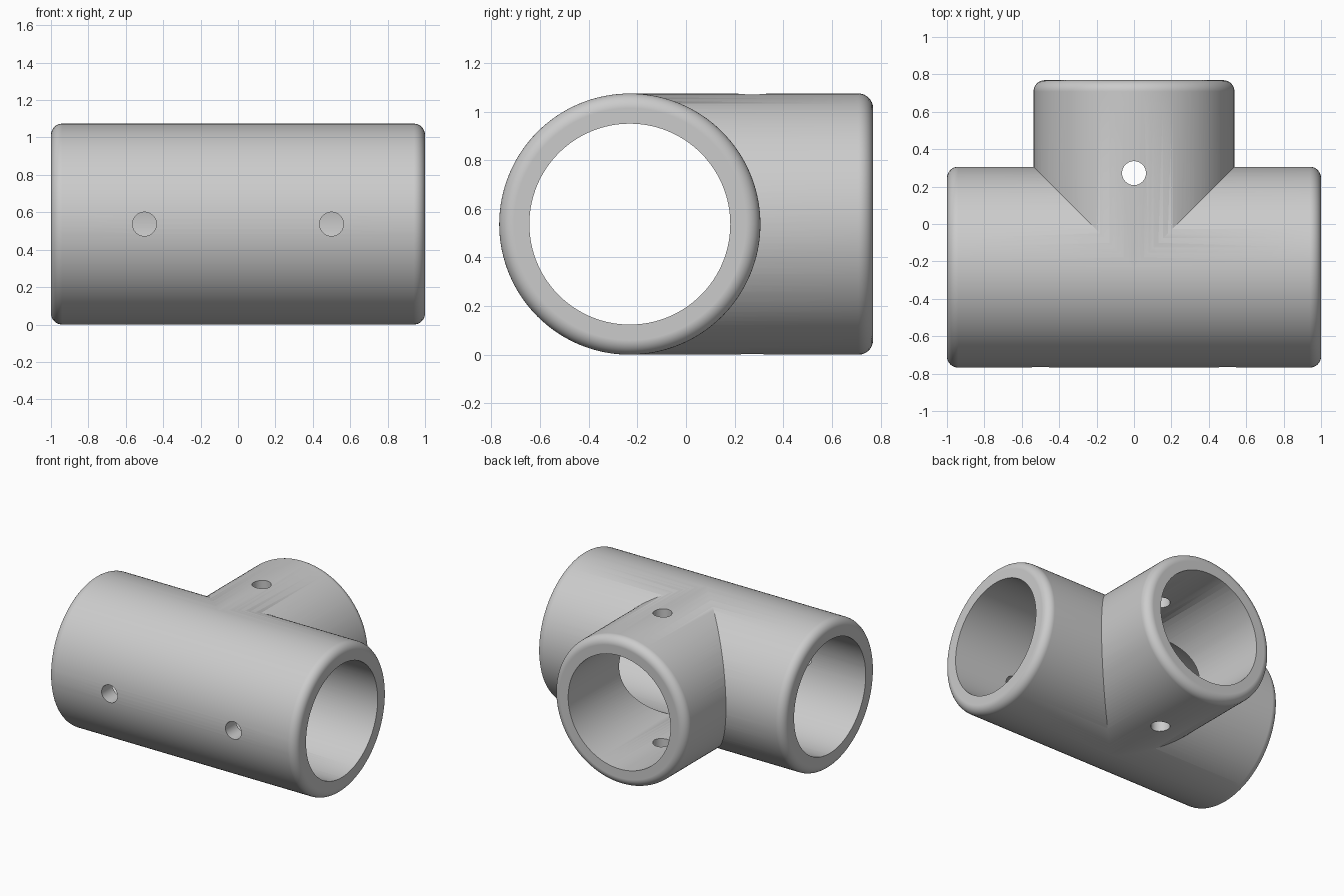
import bpy, bmesh, math
from mathutils import Matrix, Vector

if "Cube" in bpy.data.objects:
    bpy.data.objects.remove(bpy.data.objects["Cube"], do_unlink=True)

R, BORE, HOLE, FILLET = 0.537, 0.413, 0.064, 0.06
CENTRE = Vector((0, -0.231, R))
BRANCH = 1.0          # branch length from the run's axis
ALONG_X = Matrix.Rotation(math.pi / 2, 4, 'Y')
ALONG_Y = Matrix.Rotation(-math.pi / 2, 4, 'X')
ALONG_Z = Matrix.Identity(4)

grey = bpy.data.materials.new("plain grey")
grey.use_nodes = True
grey.diffuse_color = (0.6, 0.6, 0.6, 1)
grey.node_tree.nodes["Principled BSDF"].inputs["Base Color"].default_value = grey.diffuse_color


def turned(name, profile, axis, origin, sides=128):
    """Solid of revolution from (radius, height) pairs, capped at both ends."""
    bm = bmesh.new()
    rings = []
    for r, h in profile:
        rings.append([bm.verts.new((r * math.cos(a), r * math.sin(a), h))
                      for a in (2 * math.pi * i / sides for i in range(sides))])
    for low, high in zip(rings, rings[1:]):
        for i in range(sides):
            j = (i + 1) % sides
            bm.faces.new((low[i], low[j], high[j], high[i]))
    bm.faces.new(rings[0][::-1])
    bm.faces.new(rings[-1])
    bm.transform(Matrix.Translation(origin) @ axis)
    mesh = bpy.data.meshes.new(name)
    bm.to_mesh(mesh)
    bm.free()
    mesh.materials.append(grey)
    obj = bpy.data.objects.new(name, mesh)
    bpy.context.collection.objects.link(obj)
    return obj


def rounded_end(height):
    """Quarter-round from the wall up to the flat rim at the given height."""
    steps = 8
    return [(R - FILLET + FILLET * math.cos(a), height - FILLET + FILLET * math.sin(a))
            for a in (math.pi / 2 * i / steps for i in range(steps + 1))]


def combine(target, other, operation):
    mod = target.modifiers.new(operation.lower(), 'BOOLEAN')
    mod.operation, mod.solver, mod.object = operation, 'EXACT', other
    bpy.context.view_layer.objects.active = target
    bpy.ops.object.modifier_apply(modifier=mod.name)
    bpy.data.objects.remove(other, do_unlink=True)


# Run and branch, joined into one tee
end = rounded_end(1.0)
tee = turned("tee_fitting", [(r, -h) for r, h in reversed(end)] + end, ALONG_X, CENTRE)
branch = turned("branch", [(R, 0)] + rounded_end(BRANCH), ALONG_Y, CENTRE)
combine(tee, branch, 'UNION')

# Bores meeting inside
combine(tee, turned("run_bore", [(BORE, -1.2), (BORE, 1.2)], ALONG_X, CENTRE), 'DIFFERENCE')
combine(tee, turned("branch_bore", [(BORE, 0), (BORE, 1.2)], ALONG_Y, CENTRE), 'DIFFERENCE')

# Screw holes: two in the front wall, one pair through the branch
for x in (-0.5, 0.5):
    hole = turned("front_hole", [(HOLE, -0.7), (HOLE, -0.2)], ALONG_Y,
                  CENTRE + Vector((x, 0, 0)), 48)
    combine(tee, hole, 'DIFFERENCE')
hole = turned("branch_hole", [(HOLE, -0.7), (HOLE, 0.7)], ALONG_Z,
              CENTRE + Vector((0, 0.503, 0)), 48)
combine(tee, hole, 'DIFFERENCE')

# Smooth walls with crisp rims
bpy.ops.object.select_all(action='DESELECT')
tee.select_set(True)
bpy.context.view_layer.objects.active = tee
bpy.ops.object.shade_smooth_by_angle(angle=math.radians(30))
normals = tee.modifiers.new("even_normals", 'WEIGHTED_NORMAL')
normals.keep_sharp = True
